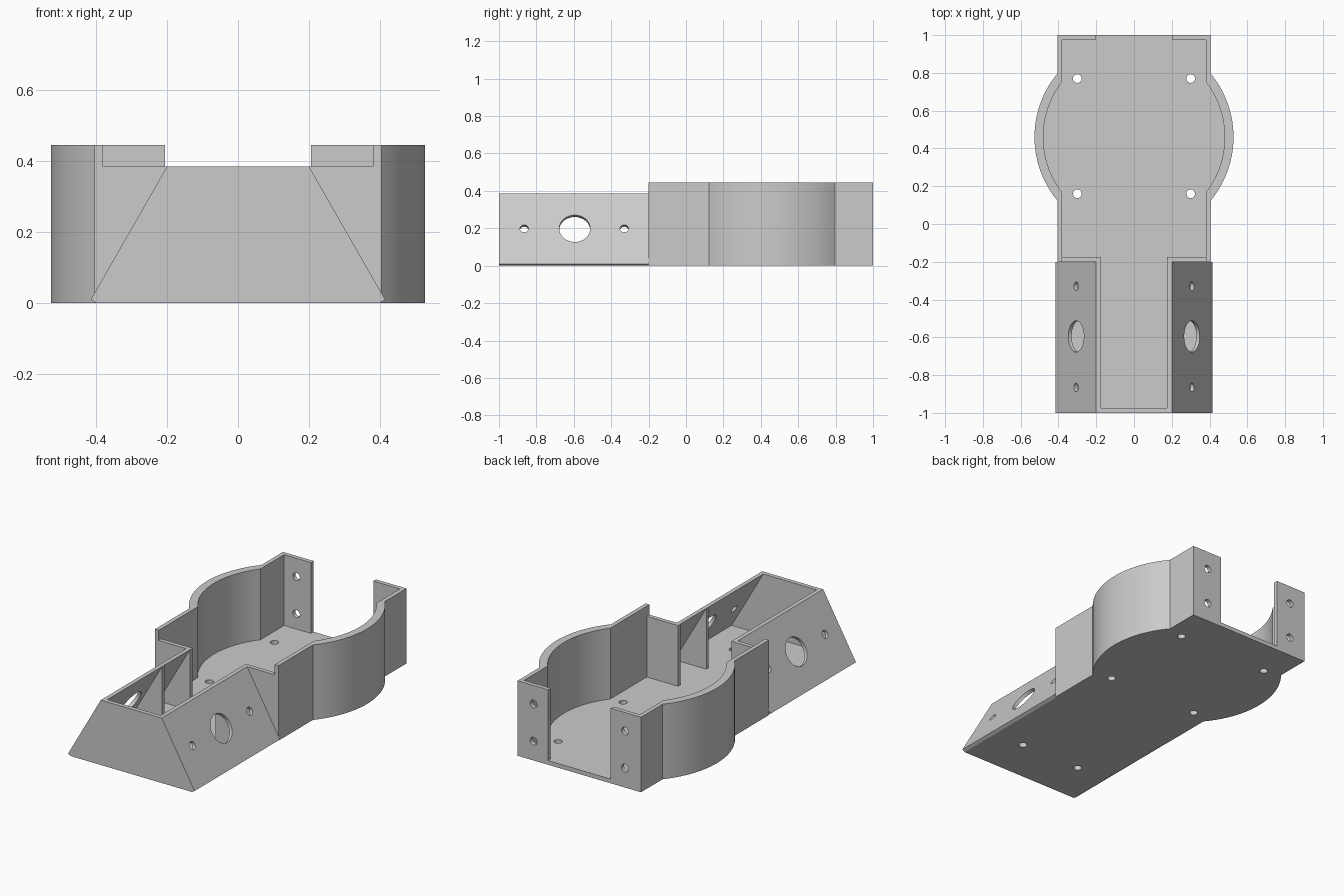
import bpy, bmesh, math
from mathutils import Vector

cube = bpy.data.objects.get("Cube")
if cube:
    bpy.data.objects.remove(cube)

grey = bpy.data.materials.new("plain grey")
grey.use_nodes = True
grey.diffuse_color = (0.6, 0.6, 0.6, 1)
grey.node_tree.nodes["Principled BSDF"].inputs["Base Color"].default_value = (0.6, 0.6, 0.6, 1)

FLOOR, LOW, HIGH = 0.025, 0.385, 0.445      # floor thickness, nose height, tray height
WALL, HALF, STEP = 0.025, 0.405, -0.2       # wall thickness, half width, start of the tray
RING_Y, RING_OUT, RING_IN = 0.46, 0.527, 0.48


def prism(name, points, start, end, axis="Z"):
    """Extrude a profile: XY points along Z, or XZ points along Y."""
    place = (lambda p, d: (p[0], p[1], d)) if axis == "Z" else (lambda p, d: (p[0], d, p[1]))
    bm = bmesh.new()
    face = bm.faces.new([bm.verts.new(place(p, start)) for p in points])
    new = bmesh.ops.extrude_face_region(bm, geom=[face])["geom"]
    shift = Vector(place((0, 0), end - start))
    bmesh.ops.translate(bm, verts=[v for v in new if isinstance(v, bmesh.types.BMVert)], vec=shift)
    bmesh.ops.recalc_face_normals(bm, faces=bm.faces)
    mesh = bpy.data.meshes.new(name)
    bm.to_mesh(mesh)
    bm.free()
    mesh.materials.append(grey)
    obj = bpy.data.objects.new(name, mesh)
    bpy.context.collection.objects.link(obj)
    return obj


def drill(obj, holes, direction):
    """Cut round holes, each a centre and a radius, along one direction."""
    bm = bmesh.new()
    turn = Vector(direction).to_track_quat("Z", "Y").to_matrix().to_4x4()
    for centre, radius in holes:
        new = bmesh.ops.create_cone(bm, cap_ends=True, segments=32, radius1=radius,
                                    radius2=radius, depth=0.12)["verts"]
        bmesh.ops.transform(bm, verts=new, matrix=turn)
        bmesh.ops.translate(bm, verts=new, vec=centre)
    mesh = bpy.data.meshes.new("hole_cutter")
    bm.to_mesh(mesh)
    bm.free()
    mesh.materials.append(grey)
    cutter = bpy.data.objects.new("hole_cutter", mesh)
    bpy.context.collection.objects.link(cutter)
    cutter.hide_render = True
    mod = obj.modifiers.new("holes", "BOOLEAN")
    mod.operation, mod.solver, mod.object = "DIFFERENCE", "EXACT", cutter
    bpy.context.view_layer.update()
    result = bpy.data.meshes.new_from_object(obj.evaluated_get(bpy.context.evaluated_depsgraph_get()))
    obj.modifiers.clear()
    obj.data = result
    bpy.data.objects.remove(cutter)


def smooth(obj):
    bpy.ops.object.select_all(action="DESELECT")
    obj.select_set(True)
    bpy.context.view_layer.objects.active = obj
    bpy.ops.object.shade_smooth_by_angle(angle=math.radians(30))


def arc(radius, x, steps=28):
    """Bulge from the front to the back, where the ring meets a wall at x."""
    a = math.acos(x / radius)
    angles = [a * (2 * i / steps - 1) for i in range(steps + 1)]
    return [(radius * math.cos(t), RING_Y + radius * math.sin(t)) for t in angles]


def flip(points, s):
    return [(s * x, y) for x, y in points]


# Floor with its round bulge and screw holes
nose = 0.398
half_floor = [(nose, -1 + WALL), (nose, STEP), (HALF, STEP)] + arc(RING_OUT, HALF) + [(HALF, 1)]
floor = prism("floor", half_floor + flip(half_floor, -1)[::-1], 0, FLOOR)
drill(floor, [((s * x, y, 0), 0.023) for s in (1, -1)
              for x, y in ((0.3, 0.77), (0.3, 0.16), (0.2, -0.73))], (0, 0, 1))
smooth(floor)

# Front panel
foot, brow = (0.415, 0.01), (0.2, LOW)
half_front = [(nose, 0), foot, brow]
prism("front_panel", half_front + flip(half_front, -1)[::-1], -1, -1 + WALL, "Y")

inner = HALF - WALL
for side, s in (("left", 1), ("right", -1)):
    # Tray wall: straight, bulging, straight, then turned in at the back
    outline = [(HALF, STEP)] + arc(RING_OUT, HALF) + [
        (HALF, 1), (0.205, 1), (0.205, 1 - WALL), (inner, 1 - WALL)]
    outline += arc(RING_IN, inner)[::-1] + [(inner, STEP)]
    wall = prism(side + "_tray_wall", flip(outline, s), FLOOR, HIGH)
    drill(wall, [((s * 0.3, 1, z), 0.023) for z in (0.115, 0.335)], (0, 1, 0))
    smooth(wall)

    # Cross wall between the tray and the nose
    lip = brow[0] - WALL
    cross = [(lip, STEP), (inner, STEP), (inner, STEP + WALL), (lip, STEP + WALL)]
    prism(side + "_cross_wall", flip(cross, s), FLOOR, LOW)

    # Leaning nose panel with one large and two small holes
    panel = prism(side + "_nose_panel", flip([(nose, 0), foot, brow, (lip, LOW)], s),
                  -1 + WALL, STEP, "Y")
    drill(panel, [((s * 0.3, y, 0.195), r) for y, r in
                  ((-0.865, 0.023), (-0.595, 0.083), (-0.33, 0.023))],
          (s * math.sin(math.pi / 3), 0, 0.5))
    smooth(panel)

    # Triangular rib under the leaning panel
    prism(side + "_nose_rib", flip([(lip, FLOOR), (0.384, FLOOR), (lip, LOW)], s),
          -0.46, -0.44, "Y")
